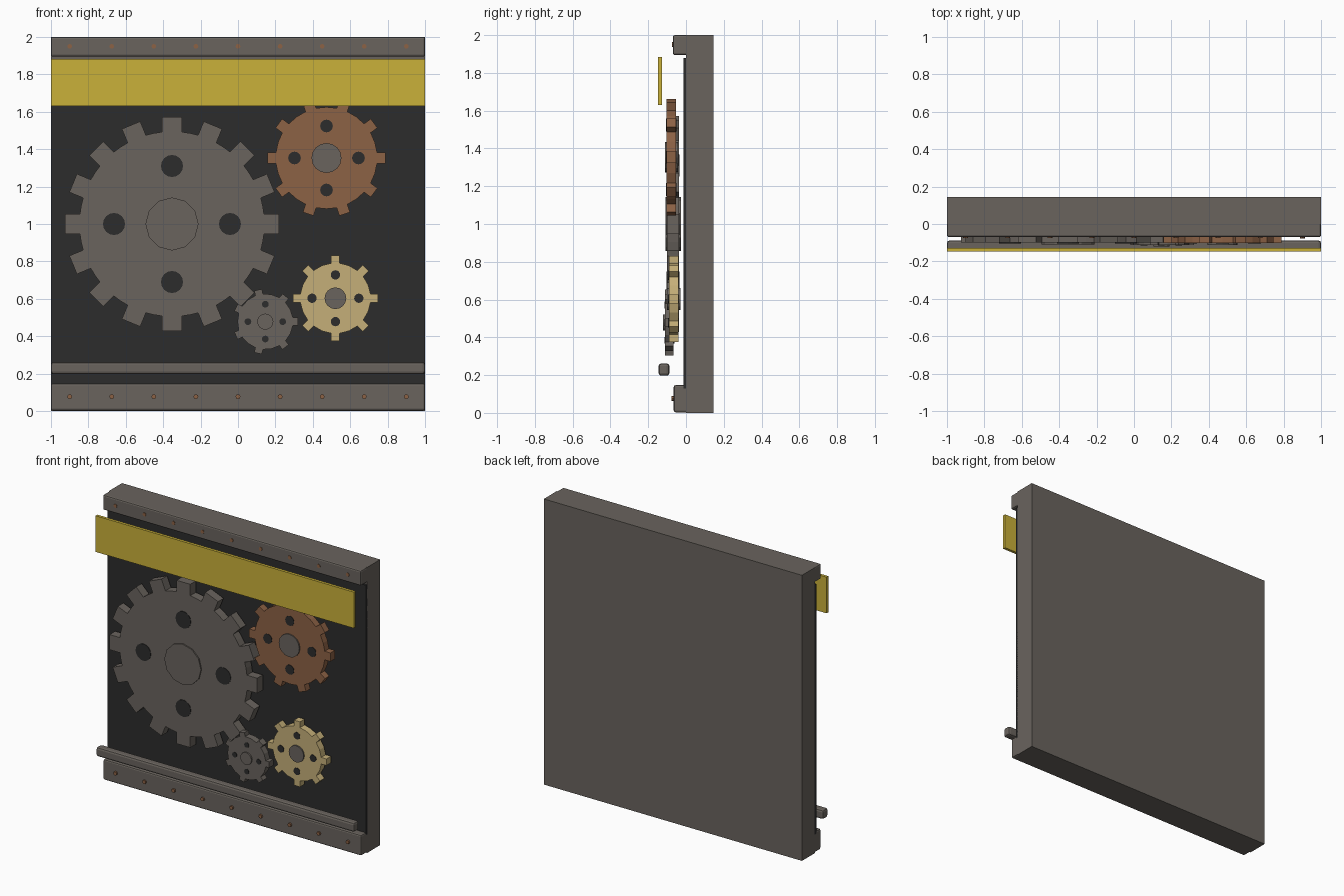
import bpy, bmesh, math

if "Cube" in bpy.data.objects:
    bpy.data.objects.remove(bpy.data.objects["Cube"])


def mat(name, r, g, b):
    m = bpy.data.materials.new(name)
    m.diffuse_color = (r, g, b, 1)
    m.use_nodes = True
    m.node_tree.nodes["Principled BSDF"].inputs["Base Color"].default_value = m.diffuse_color
    return m


GREY = mat("warm grey metal", 0.142, 0.126, 0.111)
DARK = mat("dark panel", 0.025, 0.025, 0.025)
COPPER = mat("copper", 0.265, 0.122, 0.060)
BRASS = mat("pale brass", 0.56, 0.43, 0.19)
YELLOW = mat("yellow paint", 0.59, 0.44, 0.042)


def finish(name, bm, material):
    bmesh.ops.recalc_face_normals(bm, faces=bm.faces)
    me = bpy.data.meshes.new(name)
    bm.to_mesh(me)
    bm.free()
    me.materials.append(material)
    ob = bpy.data.objects.new(name, me)
    bpy.context.collection.objects.link(ob)
    return ob


def box(name, y0, y1, z0, z1, material, bevel=0):
    """Full-width bar between the given y and z limits."""
    bm = bmesh.new()
    bmesh.ops.create_cube(bm, size=1)
    for v in bm.verts:
        v.co = (v.co.x * 2, (y0 + y1) / 2 + v.co.y * (y1 - y0),
                (z0 + z1) / 2 + v.co.z * (z1 - z0))
    ob = finish(name, bm, material)
    if bevel:
        mod = ob.modifiers.new("bevel", 'BEVEL')
        mod.width = bevel
        mod.segments = 2
    return ob


def prism(bm, outline, y0, y1):
    """Extrude an (x, z) outline from y0 to y1."""
    face = bm.faces.new([bm.verts.new((x, y0, z)) for x, z in outline])
    new = bmesh.ops.extrude_face_region(bm, geom=[face])["geom"]
    for v in new:
        if isinstance(v, bmesh.types.BMVert):
            v.co.y = y1


def circle(cx, cz, r, n):
    return [(cx + r * math.cos(2 * math.pi * i / n),
             cz + r * math.sin(2 * math.pi * i / n)) for i in range(n)]


def gear_outline(cx, cz, outer, root, teeth, width):
    pts = []
    h = width / 2
    a = math.asin(h / root)
    step = 2 * math.pi / teeth
    for i in range(teeth):
        t = i * step
        c, s = math.cos(t), math.sin(t)
        ru = root * math.cos(a)
        for u, v in ((ru, -h), (outer, -h), (outer, h), (ru, h)):
            pts.append((cx + u * c - v * s, cz + u * s + v * c))
        # one extra point on the root circle between teeth
        m = t + step / 2
        pts.append((cx + root * math.cos(m), cz + root * math.sin(m)))
    return pts


def gear(name, material, cx, cz, outer, root, teeth, width, hub, hub_sides,
         hole_at, hole_r, y0, y1):
    # toothed wheel
    bm = bmesh.new()
    prism(bm, gear_outline(cx, cz, outer, root, teeth, width), y0, y1)
    finish(name + "_wheel", bm, material)
    # hub and axle
    bm = bmesh.new()
    prism(bm, circle(cx, cz, hub, hub_sides), y0 - 0.009, y1 + 0.012)
    finish(name + "_hub", bm, GREY)
    # four dark lightening holes
    bm = bmesh.new()
    for k in range(4):
        a = k * math.pi / 2
        prism(bm, circle(cx + hole_at * math.cos(a), cz + hole_at * math.sin(a),
                         hole_r, 16), y0 - 0.003, y1 + 0.003)
    finish(name + "_holes", bm, DARK)


# wall slab and recessed panel
box("wall_slab", 0, 0.145, 0, 2, GREY)
box("back_panel", -0.014, 0.005, 0.13, 1.88, DARK)

# rails, pipe and painted strip
box("top_rail", -0.07, 0.01, 1.895, 2.0, GREY, 0.01)
box("bottom_rail", -0.065, 0.01, 0.003, 0.147, GREY, 0.01)
box("lower_pipe", -0.145, -0.088, 0.197, 0.262, GREY, 0.014)
box("yellow_strip", -0.147, -0.127, 1.63, 1.883, YELLOW)

# rivets along both rails
for name, z, front in (("top_rivets", 1.95, -0.074), ("bottom_rivets", 0.077, -0.077)):
    bm = bmesh.new()
    for i in range(9):
        prism(bm, circle(-0.9 + i * 0.225, z, 0.013, 8), front, -0.05)
    finish(name, bm, COPPER)

# gears
gear("large_gear", GREY, -0.353, 1.0, 0.572, 0.495, 16, 0.106,
     0.142, 12, 0.31, 0.059, -0.10, -0.038)
gear("copper_gear", COPPER, 0.473, 1.353, 0.315, 0.272, 10, 0.06,
     0.08, 16, 0.171, 0.034, -0.102, -0.054)
gear("brass_gear", BRASS, 0.521, 0.603, 0.228, 0.189, 8, 0.046,
     0.058, 16, 0.125, 0.025, -0.091, -0.04)
gear("small_gear", GREY, 0.146, 0.478, 0.174, 0.149, 7, 0.042,
     0.043, 16, 0.093, 0.018, -0.112, -0.065)
